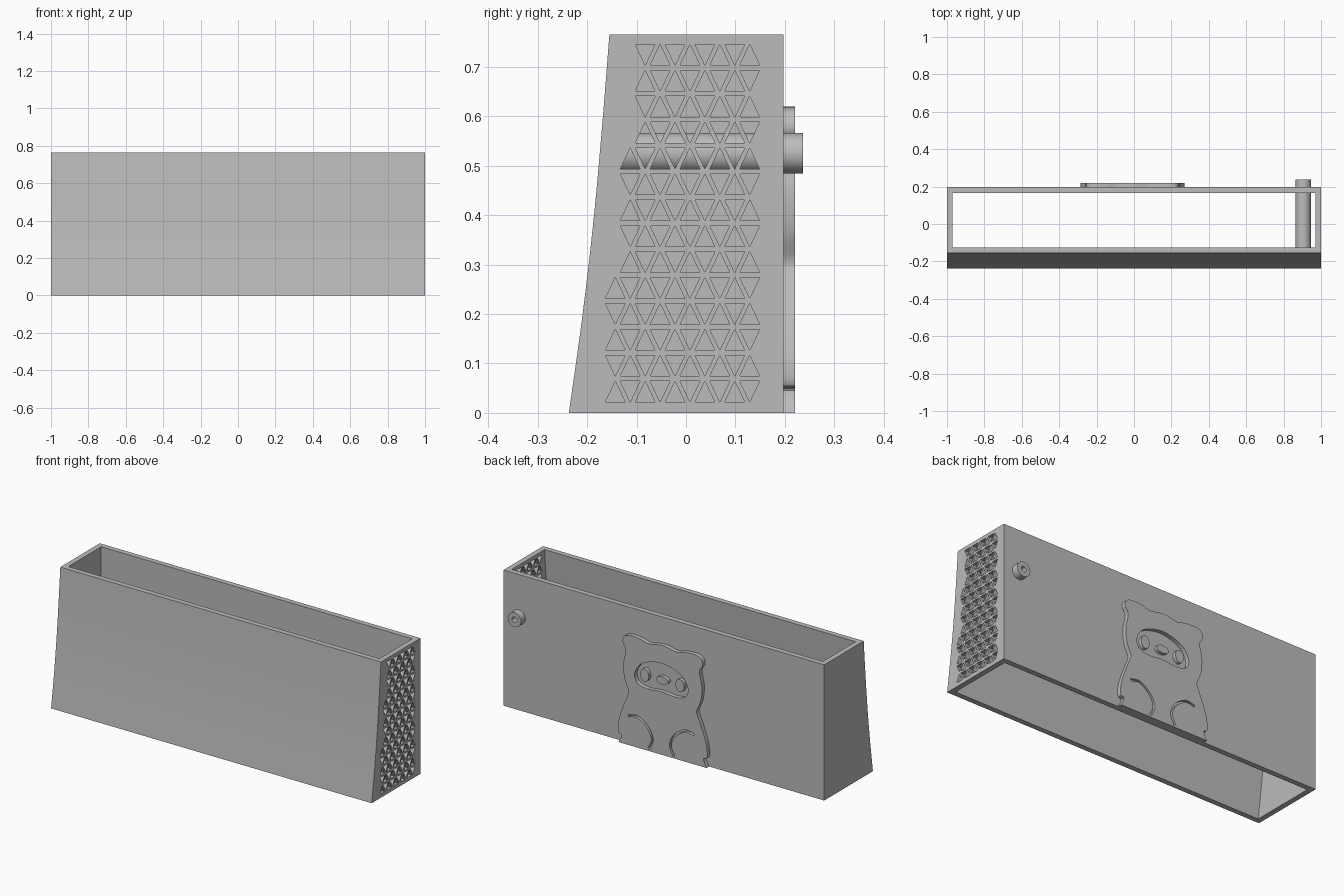
import bpy, bmesh, math
from mathutils import Vector

cube = bpy.data.objects.get("Cube")
if cube:
    bpy.data.objects.remove(cube, do_unlink=True)

grey = bpy.data.materials.new("plain grey")
grey.use_nodes = True
grey.diffuse_color = (0.5, 0.5, 0.5, 1)
grey.node_tree.nodes["Principled BSDF"].inputs["Base Color"].default_value = grey.diffuse_color

HEIGHT, WALL, BACK = 0.765, 0.03, 0.197
PLATE = 0.22          # outer face of the relief
MID = -0.008          # centre line of the relief


def make(name, bm):
    bmesh.ops.recalc_face_normals(bm, faces=bm.faces[:])
    mesh = bpy.data.meshes.new(name)
    bm.to_mesh(mesh)
    bm.free()
    mesh.materials.append(grey)
    obj = bpy.data.objects.new(name, mesh)
    bpy.context.collection.objects.link(obj)
    return obj


def add_prism(bm, points, a, b, axis="y"):
    """Extrude a flat outline from a to b along x or y."""
    def place(p, d):
        return (p[0], d, p[1]) if axis == "y" else (d, p[0], p[1])
    near = [bm.verts.new(place(p, a)) for p in points]
    far = [bm.verts.new(place(p, b)) for p in points]
    bm.faces.new(near)
    bm.faces.new(far[::-1])
    for i in range(len(points)):
        j = (i + 1) % len(points)
        bm.faces.new((near[i], far[i], far[j], near[j]))


def prism(name, points, a, b):
    bm = bmesh.new()
    add_prism(bm, points, a, b)
    return make(name, bm)


def smooth_line(points, closed=False, steps=5):
    """Catmull-Rom curve through the points."""
    pts = [Vector(p) for p in points]
    pts = [pts[-1]] + pts + pts[:2] if closed else [pts[0]] + pts + [pts[-1]]
    out = []
    for p0, p1, p2, p3 in zip(pts, pts[1:], pts[2:], pts[3:]):
        for s in range(steps):
            t = s / steps
            out.append(0.5 * (2 * p1 + (p2 - p0) * t + (2 * p0 - 5 * p1 + 4 * p2 - p3) * t * t
                              + (3 * p1 - p0 - 3 * p2 + p3) * t ** 3))
    return out if closed else out + [pts[-2]]


def stroke(line, width):
    """Turn an open line into a thin ribbon outline."""
    left, right = [], []
    for i, p in enumerate(line):
        d = (line[min(i + 1, len(line) - 1)] - line[max(i - 1, 0)]).normalized()
        n = Vector((-d.y, d.x)) * width / 2
        left.append(p + n)
        right.append(p - n)
    return left + right[::-1]


def ring(cx, cz, rx, rz, count=32):
    return [(cx + rx * math.cos(2 * math.pi * i / count),
             cz + rz * math.sin(2 * math.pi * i / count)) for i in range(count)]


def cut(target, cutter, keep=False):
    mod = target.modifiers.new("cut", "BOOLEAN")
    mod.operation, mod.solver, mod.object = "DIFFERENCE", "EXACT", cutter
    with bpy.context.temp_override(object=target, active_object=target):
        bpy.ops.object.modifier_apply(modifier=mod.name)
    if not keep:
        bpy.data.objects.remove(cutter, do_unlink=True)


# Sleeve body: open top and bottom, front wall gently curved
front = smooth_line([(-0.237, 0), (-0.209, 0.2), (-0.186, 0.4), (-0.168, 0.6), (-0.155, HEIGHT)])
bm = bmesh.new()
levels = []
for y, z in front:
    levels.append([[bm.verts.new((x, yy, z)) for x, yy in
                    ((-1 + t, y + t), (1 - t, y + t), (1 - t, BACK - t), (-1 + t, BACK - t))]
                   for t in (0, WALL)])
for low, high in zip(levels, levels[1:]):
    for side in (0, 1):
        for i in range(4):
            j = (i + 1) % 4
            bm.faces.new((low[side][i], low[side][j], high[side][j], high[side][i]))
for outer, inner in (levels[0], levels[-1]):
    for i in range(4):
        j = (i + 1) % 4
        bm.faces.new((outer[i], outer[j], inner[j], inner[i]))
body = make("sleeve_body", bm)

# Triangular grille through the left wall, following the sloping front
bm = bmesh.new()
for row in range(14):
    first = 0 if row < 5 else 1 if row < 10 else 2
    for col in range(first, 10):
        y, z = -0.143 + 0.0302 * col, 0.043 + 0.0524 * row
        up = 1 if (row + col) % 2 == 0 else -1
        add_prism(bm, [(y - 0.02, z - 0.021 * up), (y + 0.02, z - 0.021 * up),
                       (y, z + 0.021 * up)], 0.95, 1.05, "x")
cut(body, make("grille_cutter", bm))

# Cross tube with a bore open at the back
tube = prism("cross_tube", ring(0.905, 0.525, 0.041, 0.041), -0.155, 0.237)
bore = prism("bore_cutter", ring(0.905, 0.525, 0.016, 0.016), -0.14, 0.3)
cut(tube, bore, keep=True)
cut(body, bore)

# Animal relief on the back: half outline from foot to crown, mirrored
half = [(0.275, 0), (0.255, 0.045), (0.277, 0.06), (0.275, 0.12), (0.25, 0.2), (0.218, 0.28),
        (0.214, 0.31), (0.238, 0.37), (0.245, 0.45), (0.23, 0.53), (0.25, 0.575),
        (0.235, 0.61), (0.19, 0.62), (0.13, 0.614), (0.085, 0.604)]
outline = half + [(0, 0.617)] + [(-x, z) for x, z in half[::-1]]
outline = [(x + MID, max(z, 0)) for x, z in smooth_line(outline)]
relief = prism("animal_relief", outline, BACK - 0.01, PLATE)

# Sunken face mask
mask = [(0.165, 0.42), (0.115, 0.485), (0, 0.515), (-0.115, 0.485), (-0.165, 0.42),
        (-0.15, 0.365), (-0.09, 0.348), (0, 0.355), (0.09, 0.348), (0.15, 0.365)]
cut(relief, prism("mask_cutter", smooth_line(mask, closed=True), 0.15, 0.3))

# Leg creases, one each side
leg = [(0.205, 0.165), (0.15, 0.174), (0.085, 0.132), (0.056, 0.07), (0.078, 0.012)]
for side in (1, -1):
    line = smooth_line([(x * side, z) for x, z in leg])
    cut(relief, prism("crease_cutter", stroke(line, 0.012), 0.205, 0.3))

# Eyes and nose standing in the mask
for name, x, rx, rz in (("left_eye", 0.108, 0.027, 0.036), ("right_eye", -0.112, 0.027, 0.036),
                        ("nose", -0.003, 0.038, 0.022)):
    prism(name, ring(x, 0.417, rx, rz, 24), BACK - 0.01, PLATE - 0.004)

# Smooth the curved faces, keep the edges sharp
for obj in bpy.context.scene.objects:
    obj.select_set(obj.type == "MESH")
bpy.context.view_layer.objects.active = body
bpy.ops.object.shade_smooth_by_angle(angle=math.radians(30))
